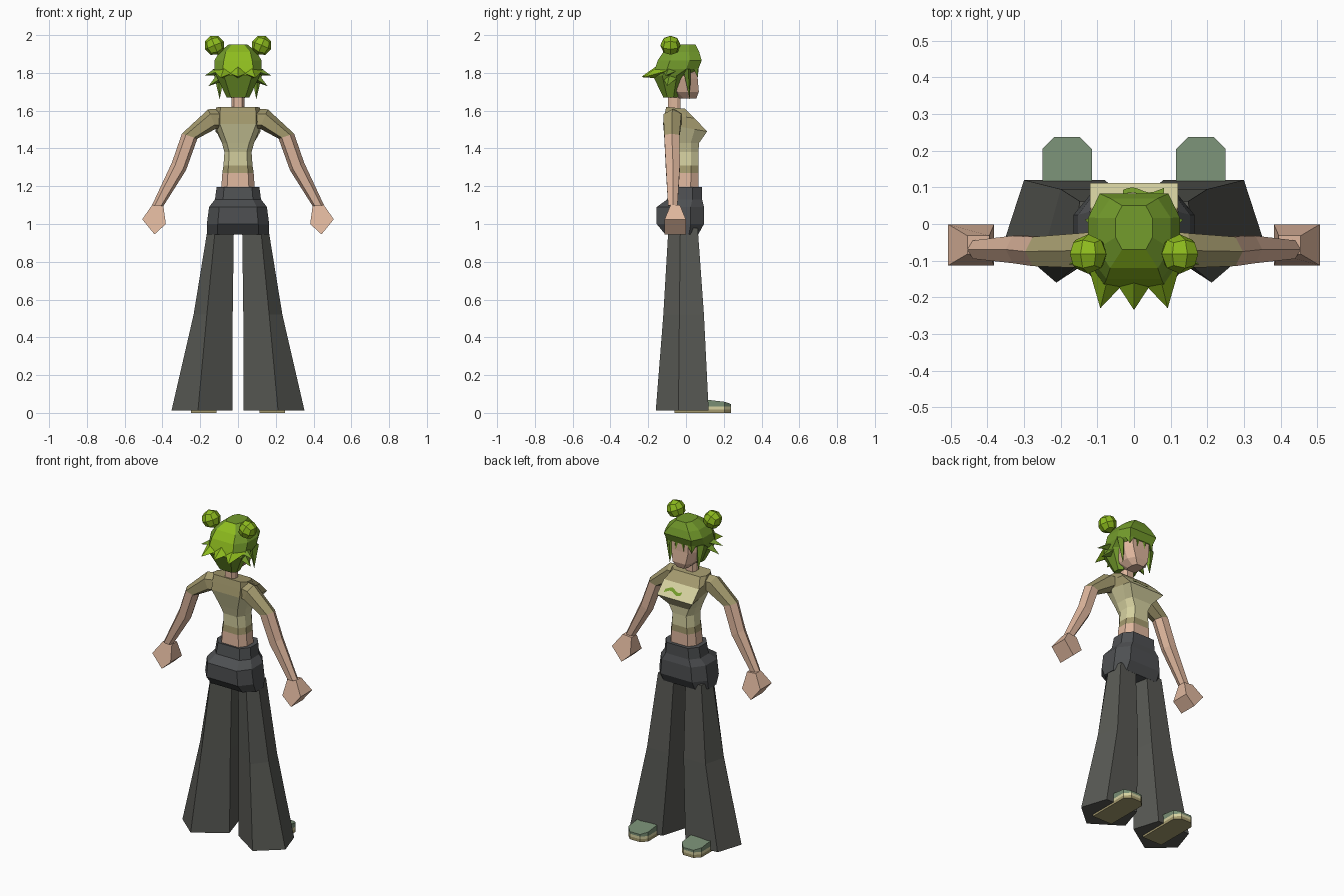
import bpy, bmesh, math
from mathutils import Vector, Matrix

cube = bpy.data.objects.get("Cube")
if cube:
    bpy.data.objects.remove(cube, do_unlink=True)


def material(name, *rgb):
    lin = [((c / 255 + 0.055) / 1.055) ** 2.4 for c in rgb] + [1]
    m = bpy.data.materials.new(name)
    m.use_nodes = True
    m.diffuse_color = lin
    bsdf = m.node_tree.nodes["Principled BSDF"]
    bsdf.inputs["Base Color"].default_value = lin
    bsdf.inputs["Roughness"].default_value = 0.9
    return m


skin = material("skin", 222, 182, 157)
cream = material("shirt cream", 214, 209, 160)
olive = material("shirt olive", 164, 154, 110)
green = material("hair green", 116, 156, 44)
bright = material("hair bright green", 142, 188, 30)
grey = material("trouser grey", 88, 89, 84)
slate = material("shorts slate", 78, 80, 82)
shoe_green = material("shoe green", 120, 142, 116)


def finish(name, bm, mats, rule=None):
    bmesh.ops.recalc_face_normals(bm, faces=bm.faces)
    bm.normal_update()
    if rule:
        for f in bm.faces:
            f.material_index = rule(f.calc_center_median(), f.normal)
    mesh = bpy.data.meshes.new(name)
    bm.to_mesh(mesh)
    bm.free()
    for m in mats:
        mesh.materials.append(m)
    obj = bpy.data.objects.new(name, mesh)
    bpy.context.collection.objects.link(obj)
    return obj


def loft(name, rings, mats, rule=None):
    """Skin a closed solid over rings that have equal point counts."""
    bm = bmesh.new()
    loops = [[bm.verts.new(p) for p in ring] for ring in rings]
    n = len(loops[0])
    for a, b in zip(loops, loops[1:]):
        for i in range(n):
            j = (i + 1) % n
            bm.faces.new((a[i], a[j], b[j], b[i]))
    bm.faces.new(loops[0])
    bm.faces.new(loops[-1])
    return finish(name, bm, mats, rule)


def octagon(zb, w, yb, yf, kb=0.65, kf=0.65, zf=None):
    """Chamfered rectangle, optionally tilted from back to front."""
    zf = zb if zf is None else zf
    d = (yf - yb) * 0.28
    half = [(w * kb, yb), (w, yb + d), (w, yf - d), (w * kf, yf)]
    pts = half + [(-x, y) for x, y in reversed(half)]
    return [(x, y, zb + (zf - zb) * (y - yb) / (yf - yb)) for x, y in pts]


def spike(name, base, tip, radius, mat, flat=0.6):
    base, tip = Vector(base), Vector(tip)
    axis = tip - base
    bm = bmesh.new()
    bmesh.ops.create_cone(bm, segments=4, radius1=radius, radius2=0, depth=axis.length,
                          cap_ends=True, matrix=Matrix.Translation((0, 0, axis.length / 2)))
    bmesh.ops.scale(bm, vec=(1, flat, 1), verts=bm.verts)
    turn = axis.to_track_quat('Z', 'Y').to_matrix().to_4x4()
    bmesh.ops.transform(bm, matrix=Matrix.Translation(base) @ turn, verts=bm.verts)
    return finish(name, bm, [mat])


# Torso with cropped shirt
def shirt_rule(c, n):
    if c.z < 1.27:
        return 0
    if c.z < 1.31:
        return 2
    if c.z > 1.57 or (c.z > 1.51 and n.y < 0.3):
        return 2
    return 1


loft("torso", [
    octagon(1.17, 0.09, -0.08, 0.065),
    octagon(1.27, 0.083, -0.075, 0.065),
    octagon(1.31, 0.077, -0.072, 0.065),
    octagon(1.38, 0.072, -0.075, 0.065),
    octagon(1.43, 0.085, -0.09, 0.07, 0.7, 0.8),
    octagon(1.53, 0.12, -0.122, 0.112, 0.8, 1, 1.49),
    octagon(1.58, 0.12, -0.113, 0.045, 0.8, 1, 1.56),
    octagon(1.62, 0.115, -0.105, -0.005, 0.8, 0.8, 1.61)],
    [skin, cream, olive], shirt_rule)

# Wavy print on the sloped chest
bm = bmesh.new()
rows = []
for i in range(9):
    x = -0.03 + 0.014 * i
    mid = 0.083 + 0.007 * math.sin(i * 0.9)
    rows.append([bm.verts.new((x, y + 0.003, 1.493 + (0.112 - y) * 1.045))
                 for y in (mid - 0.007, mid + 0.007)])
for a, b in zip(rows, rows[1:]):
    bm.faces.new((a[0], a[1], b[1], b[0]))
finish("chest_print", bm, [green])

# Shorts and waistband
loft("shorts", [
    octagon(0.945, 0.165, -0.11, 0.065),
    octagon(1.0, 0.165, -0.155, 0.095),
    octagon(1.09, 0.153, -0.155, 0.095),
    octagon(1.13, 0.122, -0.1, 0.085),
    octagon(1.197, 0.113, -0.09, 0.085)], [slate])

# Neck and head
loft("neck", [octagon(1.58, 0.035, -0.095, -0.03), octagon(1.73, 0.033, -0.095, -0.03)], [skin])
loft("head", [
    octagon(1.665, 0.035, -0.04, 0.055),
    octagon(1.7, 0.068, -0.09, 0.068),
    octagon(1.77, 0.088, -0.1, 0.062),
    octagon(1.86, 0.09, -0.1, 0.06)], [skin])

# Hair cap, fringe and nape
loft("hair_cap", [
    octagon(1.67, 0.06, -0.12, -0.045),
    octagon(1.785, 0.115, -0.175, 0.0),
    octagon(1.82, 0.125, -0.165, 0.065),
    octagon(1.865, 0.125, -0.15, 0.083, 0.6, 0.75),
    octagon(1.91, 0.1, -0.12, 0.07),
    octagon(1.95, 0.05, -0.07, 0.05)],
    [green, bright],
    lambda c, n: int(c.z > 1.79 and abs(c.x) < 0.05 and n.y < -0.3))
for i in range(4):
    x = -0.075 + 0.05 * i
    spike("fringe_lock", (x, 0.05, 1.84), (x * 1.1, 0.062, 1.775), 0.035, green, 0.5)
spike("hair_back_spike", (0, -0.12, 1.81), (0, -0.235, 1.78), 0.075, bright)

# Legs, shoes, arms, buns and side hair on both sides
LEG = [
    (0.012, [(0.3, 0.12), (0.352, -0.04), (0.212, -0.16), (0.03, -0.04), (0.08, 0.12)]),
    (0.52, [(0.2, 0.095), (0.235, -0.035), (0.165, -0.12), (0.028, -0.035), (0.05, 0.095)]),
    (0.98, [(0.148, 0.062), (0.16, -0.03), (0.12, -0.093), (0.022, -0.03), (0.04, 0.062)])]
SOLE = [(0.115, -0.06), (0.115, 0.205), (0.148, 0.238), (0.217, 0.238), (0.25, 0.205), (0.25, -0.06)]
HAND = [(0.455, 1.1, 0.025), (0.507, 1.025, 0.056), (0.442, 0.945, 0.056),
        (0.382, 1.0, 0.056), (0.395, 1.095, 0.025)]


def arm_ring(s, outer, inner, y0, y1):
    """Six-sided arm section between an outer and an inner (x, z) point."""
    mid = (y0 + y1) / 2
    spec = [(0, mid), (0.25, y1), (0.8, y1), (1, mid), (0.8, y0), (0.25, y0)]
    return [(s * (outer[0] + (inner[0] - outer[0]) * t), y,
             outer[1] + (inner[1] - outer[1]) * t) for t, y in spec]


for side, s in (("left", 1), ("right", -1)):
    loft(side + "_trouser_leg", [[(s * x, y, z) for x, y in ring] for z, ring in LEG], [grey])

    rings = [[(s * x, y, z) for x, y in SOLE] for z in (0, 0.018, 0.034)]
    rings.append([(s * x, y, 0.09 - max(0, y - 0.115) * 0.35) for x, y in SOLE])
    loft(side + "_shoe", rings, [olive, cream, shoe_green],
         lambda c, n: 0 if c.z < 0.017 else 1 if c.z < 0.032 else 2)

    cuff = arm_ring(s, (0.297, 1.478), (0.215, 1.452), -0.115, -0.035)
    loft(side + "_sleeve", [
        arm_ring(s, (0.09, 1.612), (0.09, 1.5), -0.105, -0.02),
        arm_ring(s, (0.158, 1.607), (0.115, 1.505), -0.12, -0.025), cuff], [olive])
    loft(side + "_arm", [
        cuff,
        arm_ring(s, (0.35, 1.325), (0.275, 1.285), -0.107, -0.032),
        arm_ring(s, (0.455, 1.1), (0.395, 1.095), -0.095, -0.045)], [skin])
    loft(side + "_hand", [[(s * x, -0.057 + k * h, z) for x, z, h in HAND] for k in (-1, 1)], [skin])

    # Faceted bun, tilted outward
    bm = bmesh.new()
    bmesh.ops.create_cube(bm, size=2)
    bmesh.ops.subdivide_edges(bm, edges=bm.edges, cuts=1, use_grid_fill=True)
    for v in bm.verts:
        v.co = v.co.normalized() * 0.054
    bmesh.ops.transform(bm, verts=bm.verts, matrix=Matrix.Translation((s * 0.125, -0.082, 1.946))
                        @ Matrix.Rotation(s * 0.4, 4, 'Y'))
    finish(side + "_hair_bun", bm, [bright])

    spike(side + "_back_spike", (s * 0.065, -0.12, 1.81), (s * 0.092, -0.23, 1.775), 0.065, bright)
    spike(side + "_upper_side_spike", (s * 0.09, -0.08, 1.815), (s * 0.177, -0.11, 1.785), 0.045, green)
    spike(side + "_lower_side_spike", (s * 0.08, -0.08, 1.785), (s * 0.157, -0.1, 1.73), 0.05, green)
    spike(side + "_cheek_lock", (s * 0.1, 0.005, 1.82), (s * 0.097, 0.02, 1.66), 0.035, green)
